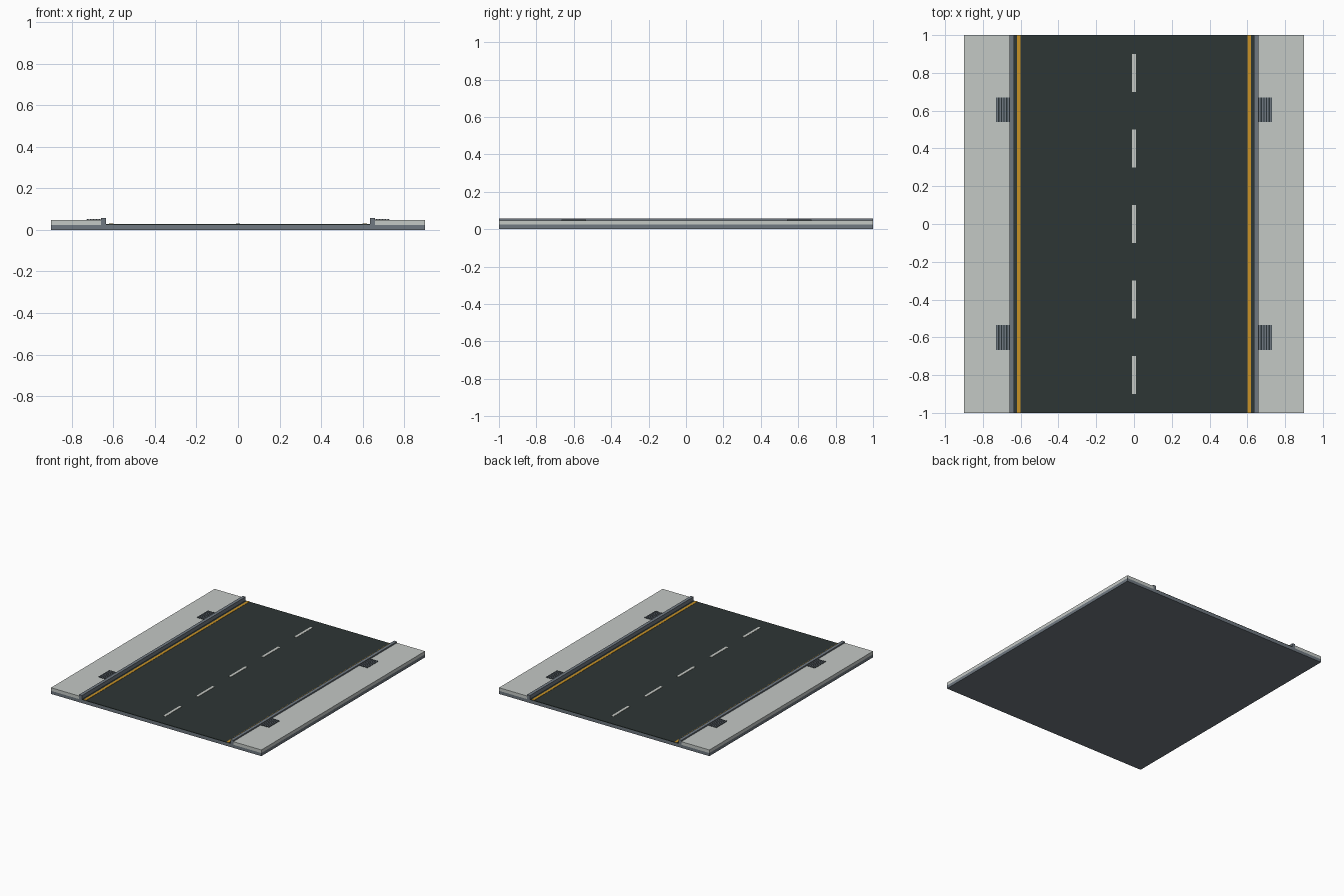
import bpy

if "Cube" in bpy.data.objects:
    bpy.data.objects.remove(bpy.data.objects["Cube"])


def material(name, rgb):
    m = bpy.data.materials.new(name)
    m.diffuse_color = (*rgb, 1.0)
    m.use_nodes = True
    m.node_tree.nodes["Principled BSDF"].inputs["Base Color"].default_value = m.diffuse_color
    return m


concrete = material("pale concrete", (0.55, 0.58, 0.56))
stone = material("slate grey stone", (0.16, 0.19, 0.22))
asphalt = material("dark asphalt", (0.027, 0.037, 0.036))
yellow = material("yellow paint", (0.58, 0.29, 0.02))
white = material("white paint", (0.56, 0.58, 0.55))
iron = material("dark iron", (0.025, 0.035, 0.04))


def box(name, x, y, z, mat):
    """Box from (min, max) ranges on each axis."""
    verts = [(a, b, c) for a in x for b in y for c in z]
    faces = [(0, 1, 3, 2), (4, 6, 7, 5), (0, 4, 5, 1),
             (2, 3, 7, 6), (0, 2, 6, 4), (1, 5, 7, 3)]
    mesh = bpy.data.meshes.new(name)
    mesh.from_pydata(verts, [], faces)
    mesh.materials.append(mat)
    obj = bpy.data.objects.new(name, mesh)
    bpy.context.collection.objects.link(obj)
    return obj


def side_range(side, a, b):
    return tuple(sorted((side * a, side * b)))


FULL = (-1.0, 1.0)

# Foundation and road surface
box("foundation", (-0.9, 0.9), FULL, (0.0, 0.024), stone)
box("road_surface", (-0.635, 0.635), FULL, (0.024, 0.029), asphalt)

# Dashed centre line
for i in range(5):
    y = -0.8 + 0.4 * i
    box("centre_dash", (-0.01, 0.01), (y - 0.1, y + 0.1), (0.029, 0.031), white)

for s, label in ((-1, "left"), (1, "right")):
    # Pavement, curb and edge line
    box(label + "_pavement", side_range(s, 0.66, 0.9), FULL, (0.024, 0.048), concrete)
    box(label + "_curb", side_range(s, 0.635, 0.66), FULL, (0.024, 0.058), stone)
    box(label + "_edge_line", side_range(s, 0.6, 0.62), FULL, (0.029, 0.031), yellow)

    # Drain grates: thin plate with raised bars
    for y in (-0.6, 0.605):
        span = (y - 0.066, y + 0.066)
        box(label + "_drain_plate", side_range(s, 0.66, 0.73), span, (0.046, 0.05), iron)
        for i in range(5):
            x = 0.667 + 0.014 * i
            box(label + "_drain_bar", side_range(s, x - 0.004, x + 0.004),
                span, (0.05, 0.053), stone)
